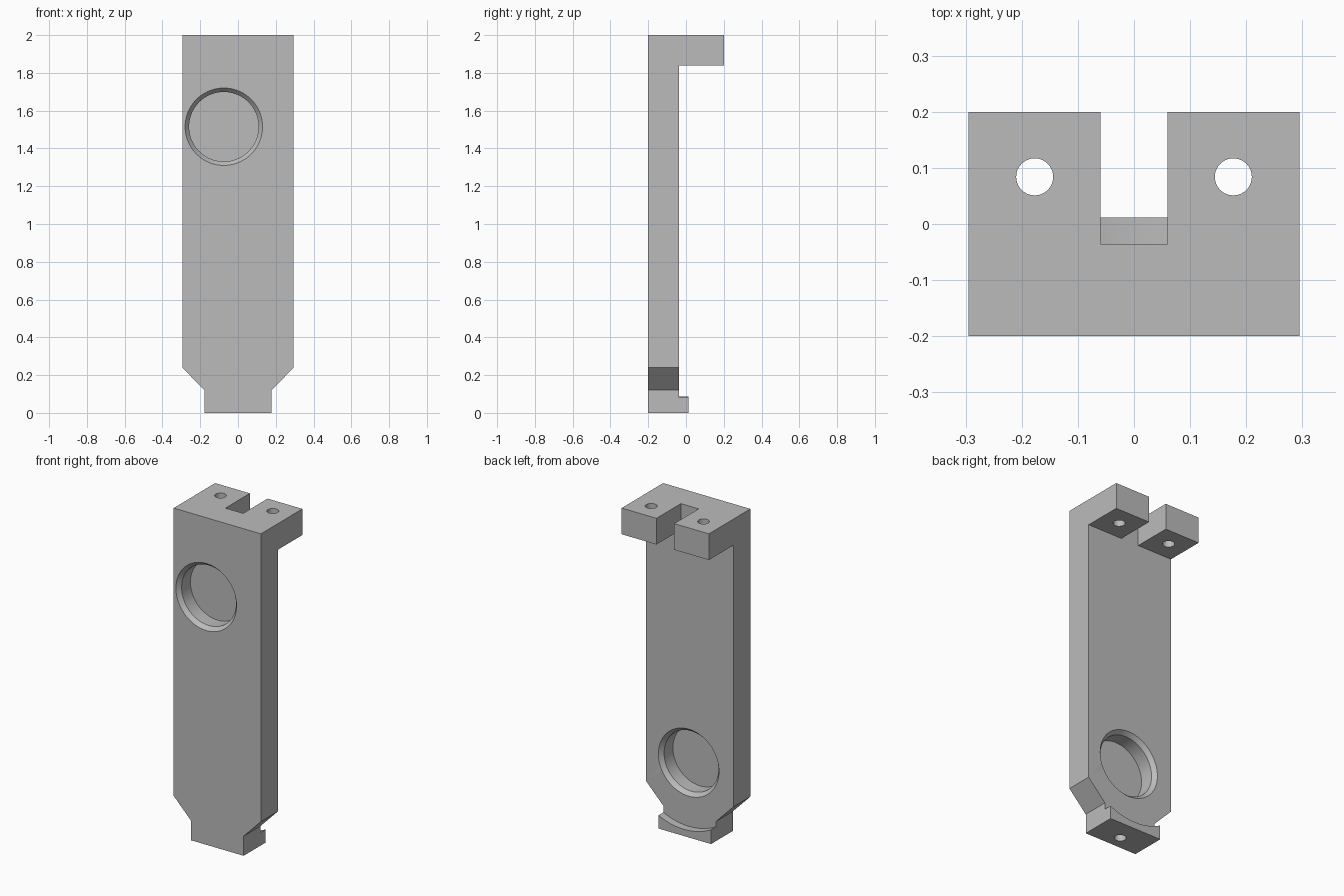
import bpy, bmesh
from math import sin, cos, tau, sqrt
from mathutils import Matrix, Vector

cube = bpy.data.objects.get("Cube")
if cube:
    bpy.data.objects.remove(cube, do_unlink=True)

grey = bpy.data.materials.new("plain_grey")
grey.use_nodes = True
grey.diffuse_color = (0.5, 0.5, 0.5, 1)
grey.node_tree.nodes["Principled BSDF"].inputs["Base Color"].default_value = (0.5, 0.5, 0.5, 1)

HALF_W, TAB_W, TOP = 0.295, 0.178, 2.0
FRONT, BACK = -0.2, -0.036


def finish(name, bm):
    bmesh.ops.recalc_face_normals(bm, faces=bm.faces)
    mesh = bpy.data.meshes.new(name)
    bm.to_mesh(mesh)
    bm.free()
    mesh.materials.append(grey)
    obj = bpy.data.objects.new(name, mesh)
    bpy.context.collection.objects.link(obj)
    return obj


def extrude_xz(name, outline, y0, y1):
    """Extrude an x-z outline along y."""
    bm = bmesh.new()
    face = bm.faces.new([bm.verts.new((x, y0, z)) for x, z in outline])
    ext = bmesh.ops.extrude_face_region(bm, geom=[face])["geom"]
    verts = [v for v in ext if isinstance(v, bmesh.types.BMVert)]
    bmesh.ops.translate(bm, verts=verts, vec=(0, y1 - y0, 0))
    return finish(name, bm)


def turned(name, profile, centre, axis, sides=72):
    """Solid of revolution from (radius, distance) rings along an axis."""
    bm = bmesh.new()
    rings = [[bm.verts.new((r * cos(tau * i / sides), r * sin(tau * i / sides), d))
              for i in range(sides)] for r, d in profile]
    for a, b in zip(rings, rings[1:]):
        for i in range(sides):
            j = (i + 1) % sides
            bm.faces.new((a[i], a[j], b[j], b[i]))
    bm.faces.new(rings[0])
    bm.faces.new(rings[-1])
    turn = Vector((0, 0, 1)).rotation_difference(Vector(axis)).to_matrix().to_4x4()
    bm.transform(Matrix.Translation(centre) @ turn)
    return finish(name, bm)


# Main plate with chamfered shoulders narrowing to a tab
right_side = [(TAB_W, 0), (TAB_W, 0.12), (HALF_W, 0.24), (HALF_W, TOP)]
outline = right_side + [(-x, z) for x, z in reversed(right_side)]
body = extrude_xz("bracket_body", outline, FRONT, BACK)

# Two mounting ears with a slot between them
unions = []
for side, label in ((1, "left"), (-1, "right")):
    ear = [(side * x, z) for x, z in
           ((0.06, 1.84), (HALF_W, 1.84), (HALF_W, TOP), (0.06, TOP))]
    unions.append(extrude_xz(label + "_ear", ear, -0.1, 0.2))

# Bottom lip, its top edge scooped concentric with the rear pocket
POCKET_X, POCKET_Z, SCOOP = 0.007, 0.43, 0.389
xs = [TAB_W - 2 * TAB_W * i / 24 for i in range(25)]
arc = [(x, POCKET_Z - sqrt(SCOOP ** 2 - (x - POCKET_X) ** 2)) for x in xs]
unions.append(extrude_xz("bottom_lip", [(-TAB_W, 0), (TAB_W, 0)] + arc, -0.1, 0.012))

# Chamfered round pockets, one on each broad face
pocket = [(0.221, -0.02), (0.205, 0), (0.184, 0.025), (0.184, 0.11)]
cutters = [
    turned("front_pocket_cutter", pocket, (-0.075, FRONT, 1.515), (0, 1, 0)),
    turned("rear_pocket_cutter", pocket, (POCKET_X, BACK, POCKET_Z), (0, -1, 0)),
]

# Screw holes through the ears and up into the tab
for x in (-0.177, 0.177):
    cutters.append(turned("ear_hole_cutter", [(0.033, 0), (0.033, 0.4)],
                          (x, 0.084, 1.7), (0, 0, 1), 40))
cutters.append(turned("tab_hole_cutter", [(0.033, 0), (0.033, 0.2)],
                      (0, -0.118, -0.05), (0, 0, 1), 40))

# Join the solids, cut the openings and bake the result
for tools, operation in ((unions, "UNION"), (cutters, "DIFFERENCE")):
    for tool in tools:
        tool.hide_render = True
        mod = body.modifiers.new(tool.name, "BOOLEAN")
        mod.operation, mod.solver, mod.object = operation, "EXACT", tool
bpy.context.view_layer.update()
baked = bpy.data.meshes.new_from_object(
    body.evaluated_get(bpy.context.evaluated_depsgraph_get()))
body.modifiers.clear()
body.data = baked
for tool in unions + cutters:
    bpy.data.objects.remove(tool, do_unlink=True)

# Smooth the round walls, keep the edges crisp
bpy.ops.object.select_all(action="DESELECT")
body.select_set(True)
bpy.context.view_layer.objects.active = body
bpy.ops.object.shade_smooth_by_angle(angle=0.35)
